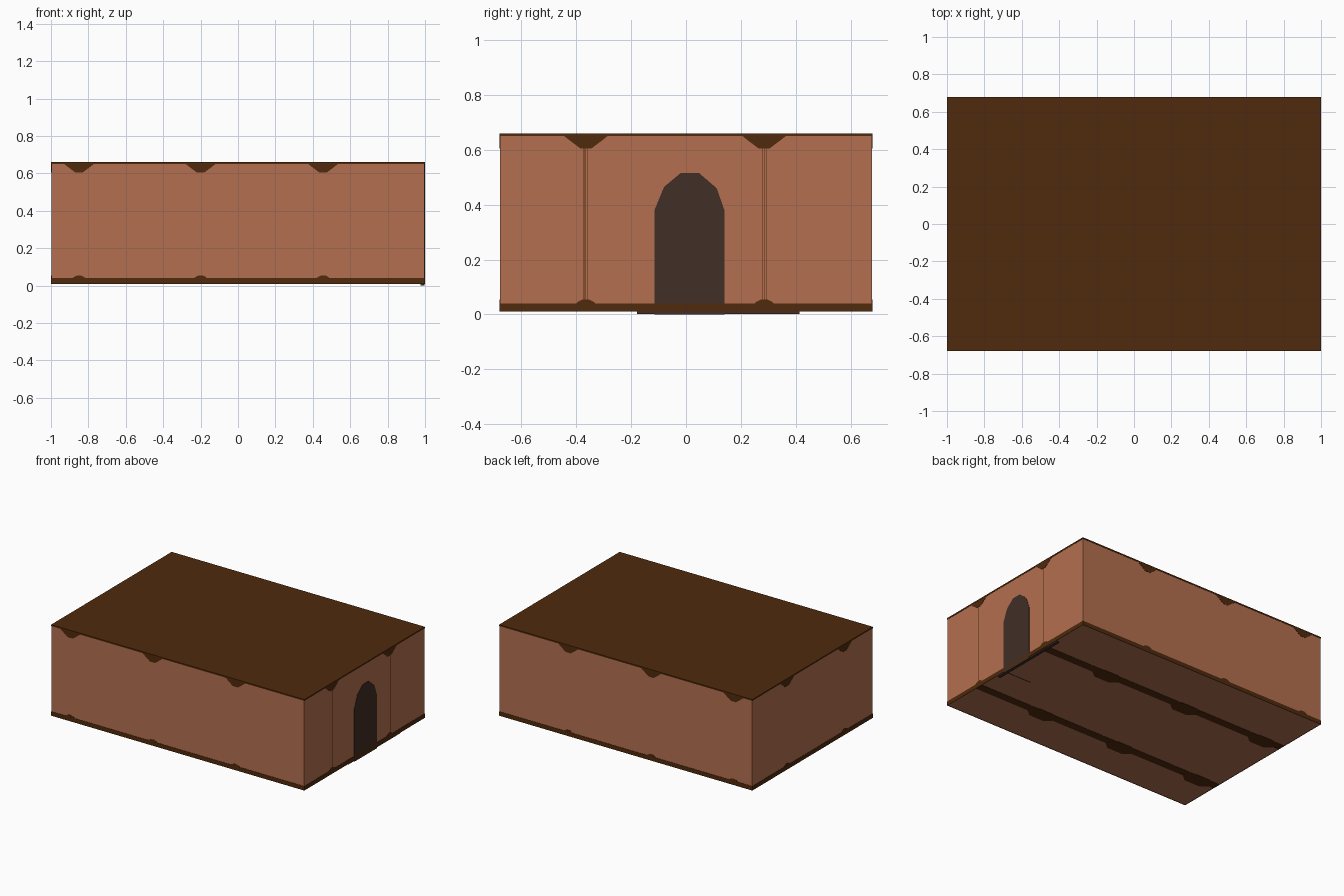
import bpy, bmesh
from mathutils import Vector

if "Cube" in bpy.data.objects:
    bpy.data.objects.remove(bpy.data.objects["Cube"])

def material(name, rgb):
    m = bpy.data.materials.new(name)
    m.diffuse_color = (*rgb, 1)
    m.use_nodes = True
    m.node_tree.nodes["Principled BSDF"].inputs["Base Color"].default_value = m.diffuse_color
    return m

CLAY = material("terracotta", (0.456, 0.162, 0.080))
WOOD = material("dark wood", (0.080, 0.0232, 0.0040))
DOOR = material("door brown", (0.0525, 0.0273, 0.0194))
X, Y = 1.0, 0.68
POST_X = (-0.85, -0.20, 0.455)
POST_Y = (-0.365, 0.285)

def finish(name, bm, mat):
    bmesh.ops.recalc_face_normals(bm, faces=bm.faces[:])
    me = bpy.data.meshes.new(name)
    bm.to_mesh(me)
    bm.free()
    me.materials.append(mat)
    ob = bpy.data.objects.new(name, me)
    bpy.context.collection.objects.link(ob)
    return ob

def box(name, lo, hi, mat):
    bm = bmesh.new()
    bmesh.ops.create_cube(bm, size=1)
    for v in bm.verts:
        v.co = Vector([lo[i] + (v.co[i] + 0.5) * (hi[i] - lo[i]) for i in range(3)])
    return finish(name, bm, mat)

def plate(name, outline, place, depth, mat):
    """Extrude a 2D outline; place maps (u, v) to a 3D point."""
    bm = bmesh.new()
    face = bm.faces.new([bm.verts.new(place(u, v)) for u, v in outline])
    ext = bmesh.ops.extrude_face_region(bm, geom=[face])
    for v in ext["geom"]:
        if isinstance(v, bmesh.types.BMVert):
            v.co += Vector(depth)
    return finish(name, bm, mat)

# main walls with clay floor, roof slab and base trim
e = 0.002
box("walls", (-X + e, -Y + e, 0.012), (X - e, Y - e, 0.655), CLAY)
box("roof", (-X, -Y, 0.65), (X, Y, 0.66), WOOD)
for s in (-1, 1):
    y0, y1 = sorted((s * Y, s * (Y - e)))
    x0, x1 = sorted((s * X, s * (X - e)))
    box("base_trim_long", (-X, y0, 0.01), (X, y1, 0.04), WOOD)
    box("base_trim_short", (x0, -Y, 0.01), (x1, Y, 0.04), WOOD)

# flared post heads and feet showing in each wall
head = [(-0.08, 0.651), (-0.06, 0.635), (-0.02, 0.605), (0.02, 0.605),
        (0.06, 0.635), (0.08, 0.651)]
foot = [(-0.035, 0.039), (0.035, 0.039), (0.03, 0.045), (0.012, 0.054),
        (-0.012, 0.054), (-0.03, 0.045)]
for s in (-1, 1):
    for shape, name in ((head, "post_head"), (foot, "post_foot")):
        for px in POST_X:
            plate(name, shape, lambda u, v: (px + u, s * (Y - 0.0005), v),
                  (0, -s * e, 0), WOOD)
        for py in POST_Y:
            plate(name, shape, lambda u, v: (s * (X - 0.0005), py + u, v),
                  (-s * e, 0, 0), WOOD)

# hairline post edges on the door side
for py in POST_Y:
    for d in (-0.007, 0, 0.007):
        box("post_edge", (X - 0.003, py + d - 0.001, 0.05),
            (X - 0.0015, py + d + 0.001, 0.61), WOOD)

# floor beams with post pads, flush with the underside
pad = [(-0.12, -0.02), (-0.06, -0.07), (0.06, -0.07), (0.12, -0.02),
       (0.06, 0.035), (-0.06, 0.035)]
for py in POST_Y:
    box("floor_beam", (-X + e, py - 0.03, 0.0105), (X - e, py + 0.03, 0.014), WOOD)
    for px in POST_X:
        plate("floor_pad", pad, lambda u, v: (px + u, py + v, 0.01), (0, 0, 0.003), WOOD)

# arched door and threshold
arch = [(-0.115, 0), (0.14, 0), (0.14, 0.38), (0.112, 0.46), (0.048, 0.515),
        (-0.02, 0.515), (-0.08, 0.465), (-0.115, 0.38)]
plate("door", arch, lambda u, v: (X, u, v), (-0.004, 0, 0), DOOR)
box("threshold", (0.975, -0.178, 0.002), (0.995, 0.413, 0.0115), DOOR)
box("threshold_return", (0.78, -0.112, 0.0105), (0.98, -0.108, 0.013), DOOR)
